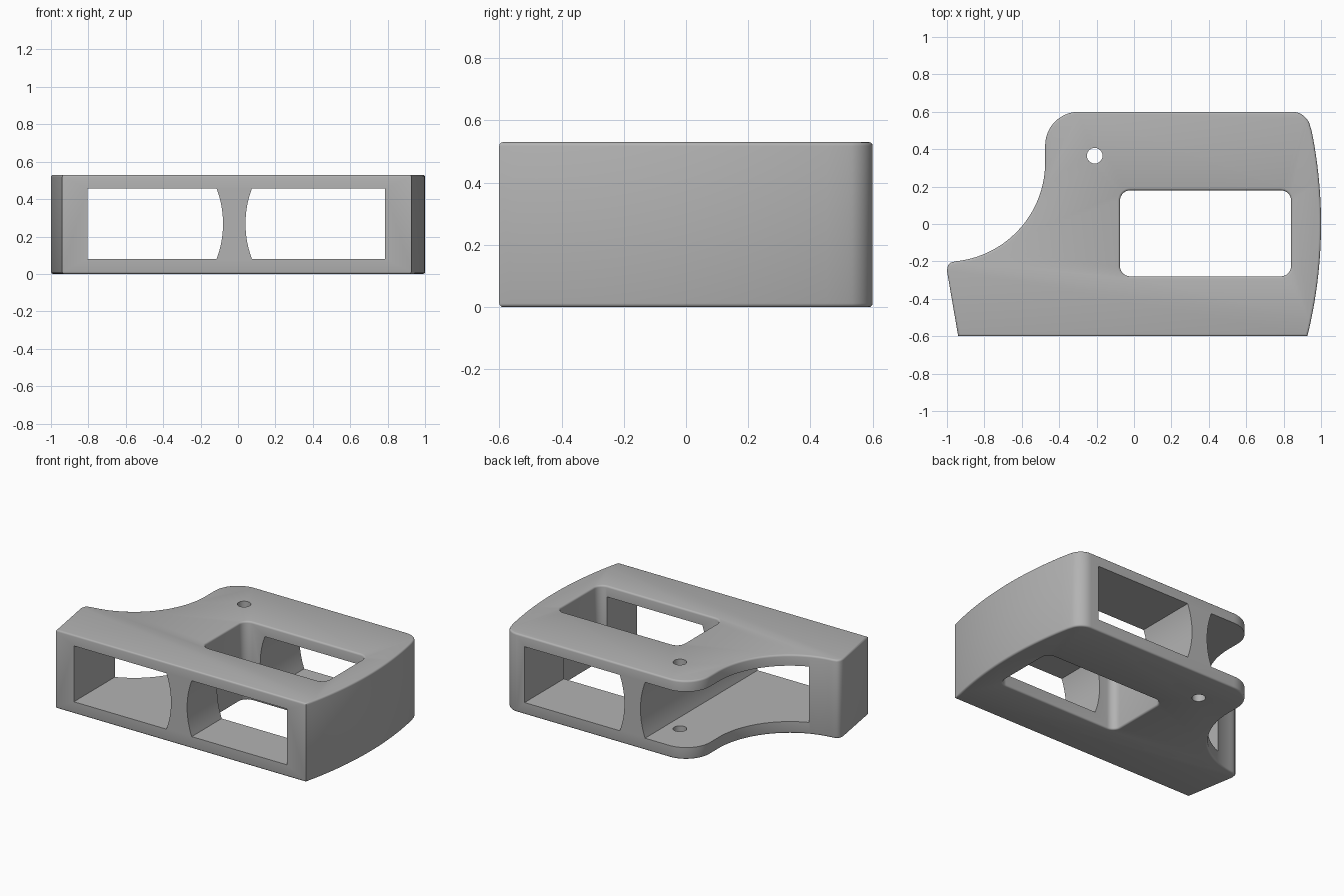
import bpy, bmesh
from math import sin, cos, radians, pi, sqrt

cube = bpy.data.objects.get("Cube")
if cube:
    bpy.data.objects.remove(cube, do_unlink=True)

HEIGHT = 0.53
EDGE = 0.012  # softened rim radius

grey = bpy.data.materials.new("plain grey")
grey.use_nodes = True
color = (0.45, 0.45, 0.45, 1)
grey.diffuse_color = color
grey.node_tree.nodes["Principled BSDF"].inputs["Base Color"].default_value = color


def arc(cx, cy, r, start, end, steps):
    """Points on an arc, angles in degrees."""
    angles = [radians(start + (end - start) * i / steps) for i in range(steps + 1)]
    return [(cx + r * cos(a), cy + r * sin(a)) for a in angles]


def rounded_rect(x0, x1, y0, y1, r):
    pts = []
    corners = [(x1 - r, y1 - r), (x0 + r, y1 - r), (x0 + r, y0 + r), (x1 - r, y0 + r)]
    for i, (cx, cy) in enumerate(corners):
        pts += arc(cx, cy, r, 90 * i, 90 * i + 90, 8)
    return pts


def loft(name, rings, soften=False):
    """Solid through matching rings of 3D points, capped at both ends."""
    bm = bmesh.new()
    loops = [[bm.verts.new(p) for p in ring] for ring in rings]
    for a, b in zip(loops, loops[1:]):
        for i in range(len(a)):
            j = (i + 1) % len(a)
            bm.faces.new((a[i], a[j], b[j], b[i]))
    caps = [bm.faces.new(loops[0]), bm.faces.new(loops[-1])]
    bmesh.ops.recalc_face_normals(bm, faces=bm.faces)
    if soften:
        rim = [e for f in caps for e in f.edges]
        bmesh.ops.bevel(bm, geom=rim, offset=EDGE, segments=3, profile=0.5,
                        affect='EDGES', clamp_overlap=False)
    mesh = bpy.data.meshes.new(name)
    bm.to_mesh(mesh)
    bm.free()
    mesh.materials.append(grey)
    obj = bpy.data.objects.new(name, mesh)
    bpy.context.collection.objects.link(obj)
    return obj


def upright(pts, z):
    return [(x, y, z) for x, y in pts]


# Body outline: pointed tip, concave scoop, rounded back, bowed side
outline = [(-0.94, -0.6), (-1.0, -0.25), (-0.995, -0.222), (-0.98, -0.206)]
outline += arc(-1.007, 0.33, 0.532, -84, 0, 32)
outline += arc(-0.295, 0.42, 0.18, 180, 90, 14)
outline += arc(0.845, 0.5, 0.1, 90, 12, 10)
outline += arc(-1.5, 0, 2.5, 11.5, -13.89, 24)
body = loft("body", [upright(outline, 0), upright(outline, HEIGHT)], soften=True)

# Window through both plates, with softened lips
window_rings = []
lip = [(EDGE * (1 - sin(t)), EDGE * (1 - cos(t))) for t in (0, pi / 6, pi / 3, pi / 2)]
levels = [(EDGE, -0.05)] + lip
levels += [(o, HEIGHT - z) for o, z in reversed(levels)]
for o, z in levels:
    ring = rounded_rect(-0.075 - o, 0.84 + o, -0.28 - o, 0.18 + o, 0.055 + o)
    window_rings.append(upright(ring, z))
cutters = [loft("window_cutter", window_rings)]

# Front-to-back tunnels, each bulging towards the dividing column
LOW, HIGH = 0.08, 0.457
middle, half = (LOW + HIGH) / 2, (HIGH - LOW) / 2
BULGE = 0.53
for name, side, outer in (("left", 1, 0.785), ("right", -1, -0.805)):
    profile = [(outer, HIGH), (outer, LOW)]
    for i in range(17):
        dz = half * (i / 8 - 1)
        sag = BULGE - sqrt(BULGE ** 2 - dz ** 2)
        profile.append((-0.02 + side * (0.06 + sag), middle + dz))
    rings = [[(x, y, z) for x, z in profile] for y in (-0.8, 0.8)]
    cutters.append(loft(name + "_tunnel_cutter", rings))

# Small pin hole through both plates
hole = arc(-0.21, 0.365, 0.042, 0, 345, 23)
cutters.append(loft("pin_hole_cutter", [upright(hole, -0.1), upright(hole, HEIGHT + 0.1)]))

for cutter in cutters:
    cutter.hide_render = True
    cut = body.modifiers.new(cutter.name, 'BOOLEAN')
    cut.operation = 'DIFFERENCE'
    cut.solver = 'EXACT'
    cut.object = cutter

# Bake the cuts and drop the cutters
graph = bpy.context.evaluated_depsgraph_get()
final = bpy.data.meshes.new_from_object(body.evaluated_get(graph))
body.modifiers.clear()
body.data = final
for cutter in cutters:
    bpy.data.objects.remove(cutter, do_unlink=True)

bpy.ops.object.select_all(action='DESELECT')
body.select_set(True)
bpy.context.view_layer.objects.active = body
bpy.ops.object.shade_smooth_by_angle(angle=radians(35))
